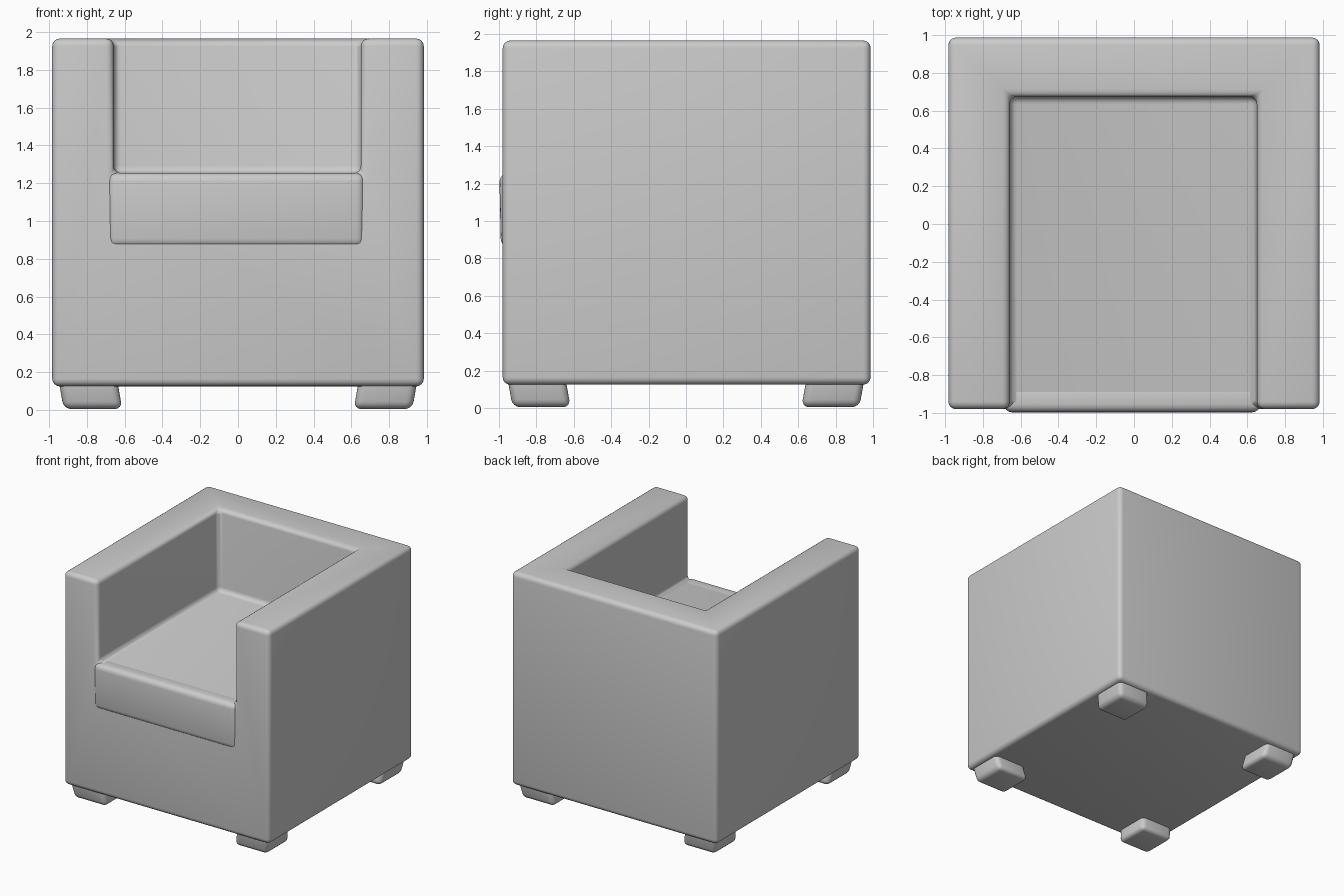
import bpy
import bmesh
from mathutils import Vector

cube = bpy.data.objects.get("Cube")
if cube:
    bpy.data.objects.remove(cube, do_unlink=True)

fabric = bpy.data.materials.new("grey_fabric")
fabric.use_nodes = True
GREY = (0.6, 0.6, 0.6, 1)
fabric.diffuse_color = GREY
fabric.node_tree.nodes["Principled BSDF"].inputs["Base Color"].default_value = GREY


def box(name, low, high):
    """Plain box between two corners."""
    low, high = Vector(low), Vector(high)
    bm = bmesh.new()
    bmesh.ops.create_cube(bm, size=1)
    bmesh.ops.scale(bm, vec=high - low, verts=bm.verts)
    bmesh.ops.translate(bm, vec=(low + high) / 2, verts=bm.verts)
    mesh = bpy.data.meshes.new(name)
    bm.to_mesh(mesh)
    bm.free()
    obj = bpy.data.objects.new(name, mesh)
    bpy.context.collection.objects.link(obj)
    mesh.materials.append(fabric)
    return obj


def activate(obj):
    bpy.ops.object.select_all(action="DESELECT")
    obj.select_set(True)
    bpy.context.view_layer.objects.active = obj


def soften(obj, width):
    """Round the edges and smooth the shading."""
    activate(obj)
    bevel = obj.modifiers.new("rounded_edges", "BEVEL")
    bevel.width = width
    bevel.segments = 4
    bevel.limit_method = "ANGLE"
    bpy.ops.object.modifier_apply(modifier=bevel.name)
    bpy.ops.object.shade_smooth_by_angle()


# Upholstered block with the seat space cut out of its top and front
body = box("armchair_body", (-0.983, -0.98, 0.125), (0.983, 0.987, 1.965))
cutter = box("seat_cutter", (-0.658, -1.5, 1.253), (0.65, 0.675, 2.5))
cutter.hide_render = True
activate(body)
cut = body.modifiers.new("seat_space", "BOOLEAN")
cut.operation = "DIFFERENCE"
cut.solver = "EXACT"
cut.object = cutter
bpy.ops.object.modifier_apply(modifier=cut.name)
bpy.data.objects.remove(cutter, do_unlink=True)
soften(body, 0.04)

# Gentle bulge at the front of the seat, fading into the body at its ends
lip = box("seat_front_bulge", (-0.69, -0.998, 0.86), (0.67, -0.85, 1.254))
for v in lip.data.vertices:
    if v.co.y < -0.9 and v.co.z < 1:
        v.co.y = -0.99
soften(lip, 0.045)

# Four stubby feet, wider where they meet the body
for side, sx in (("left", 1), ("right", -1)):
    for end, sy in (("front", -1), ("back", 1)):
        foot = box(f"{end}_{side}_foot", (-0.155, -0.155, 0.005), (0.155, 0.155, 0.2))
        for v in foot.data.vertices:
            if v.co.z > 0.1:
                v.co.x += 0.035 * sx
                v.co.y += 0.035 * sy
            v.co.x += 0.767 * sx
            v.co.y += 0.772 * sy
        soften(foot, 0.04)
